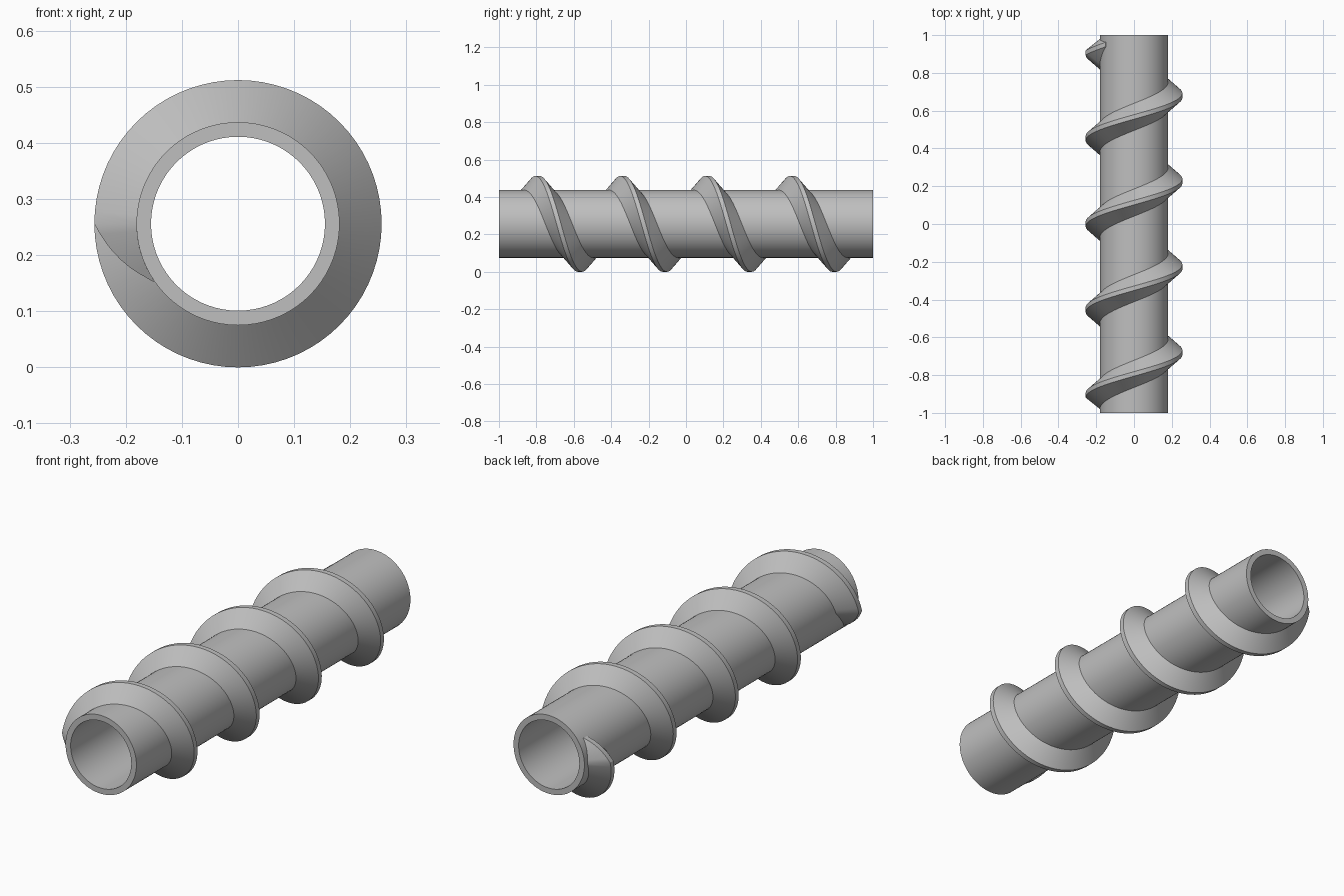
import bpy, bmesh, math

if "Cube" in bpy.data.objects:
    bpy.data.objects.remove(bpy.data.objects["Cube"])

R_IN, R_OUT, R_RIM, CZ = 0.155, 0.181, 0.256, 0.256
PITCH, TURNS, Y0 = 0.4535, 4, -0.907
TAPER = 0.6                       # run-out angle at each end of the flight
W_ROOT, W_RIM = 0.072, 0.012      # half widths along the axis
STEPS = 72

grey = bpy.data.materials.new("grey_plastic")
grey.diffuse_color = (0.52, 0.52, 0.52, 1)
grey.use_nodes = True
grey.node_tree.nodes["Principled BSDF"].inputs["Base Color"].default_value = grey.diffuse_color


def finish(name, bm):
    bmesh.ops.recalc_face_normals(bm, faces=bm.faces)
    me = bpy.data.meshes.new(name)
    bm.to_mesh(me)
    bm.free()
    me.materials.append(grey)
    ob = bpy.data.objects.new(name, me)
    bpy.context.collection.objects.link(ob)
    bpy.ops.object.select_all(action='DESELECT')
    ob.select_set(True)
    bpy.context.view_layer.objects.active = ob
    bpy.ops.object.shade_smooth_by_angle(angle=math.radians(30))
    return ob


def point(r, t, y):
    """Point around the axis; t = 0 is the left side, growing over the top."""
    return (-r * math.cos(t), y, CZ + r * math.sin(t))


def bridge(bm, a, b):
    n = len(a)
    for i in range(n):
        j = (i + 1) % n
        bm.faces.new((a[i], a[j], b[j], b[i]))


# Hollow core tube
bm = bmesh.new()
profile = [(R_IN, -1), (R_OUT, -1), (R_OUT, 1), (R_IN, 1)]
rings = [[bm.verts.new(point(r, 2 * math.pi * i / STEPS, y)) for r, y in profile]
         for i in range(STEPS)]
for i in range(STEPS):
    bridge(bm, rings[i], rings[(i + 1) % STEPS])
finish("core_tube", bm)

# Helical flight with a tapered run-out at both ends
bm = bmesh.new()
end = TURNS * 2 * math.pi
n_end, n_mid = 8, TURNS * STEPS
angles = ([-TAPER + TAPER * i / n_end for i in range(n_end)]
          + [end * i / n_mid for i in range(n_mid + 1)]
          + [end + TAPER * (i + 1) / n_end for i in range(n_end)])
sections = []
for t in angles:
    over = max(0, -t, t - end) / TAPER
    h = max(0.03, 1 - over)
    y = Y0 + PITCH * t / (2 * math.pi)
    rim = R_OUT + (R_RIM - R_OUT) * h
    root = W_RIM + (W_ROOT - W_RIM) * h
    outline = [(R_OUT - 0.01, -root), (R_OUT, -root), (rim, -W_RIM),
               (rim, W_RIM), (R_OUT, root), (R_OUT - 0.01, root)]
    sections.append([bm.verts.new(point(r, t, y + w)) for r, w in outline])
for a, b in zip(sections, sections[1:]):
    bridge(bm, a, b)
bm.faces.new(sections[0])
bm.faces.new(sections[-1])
finish("screw_flight", bm)
